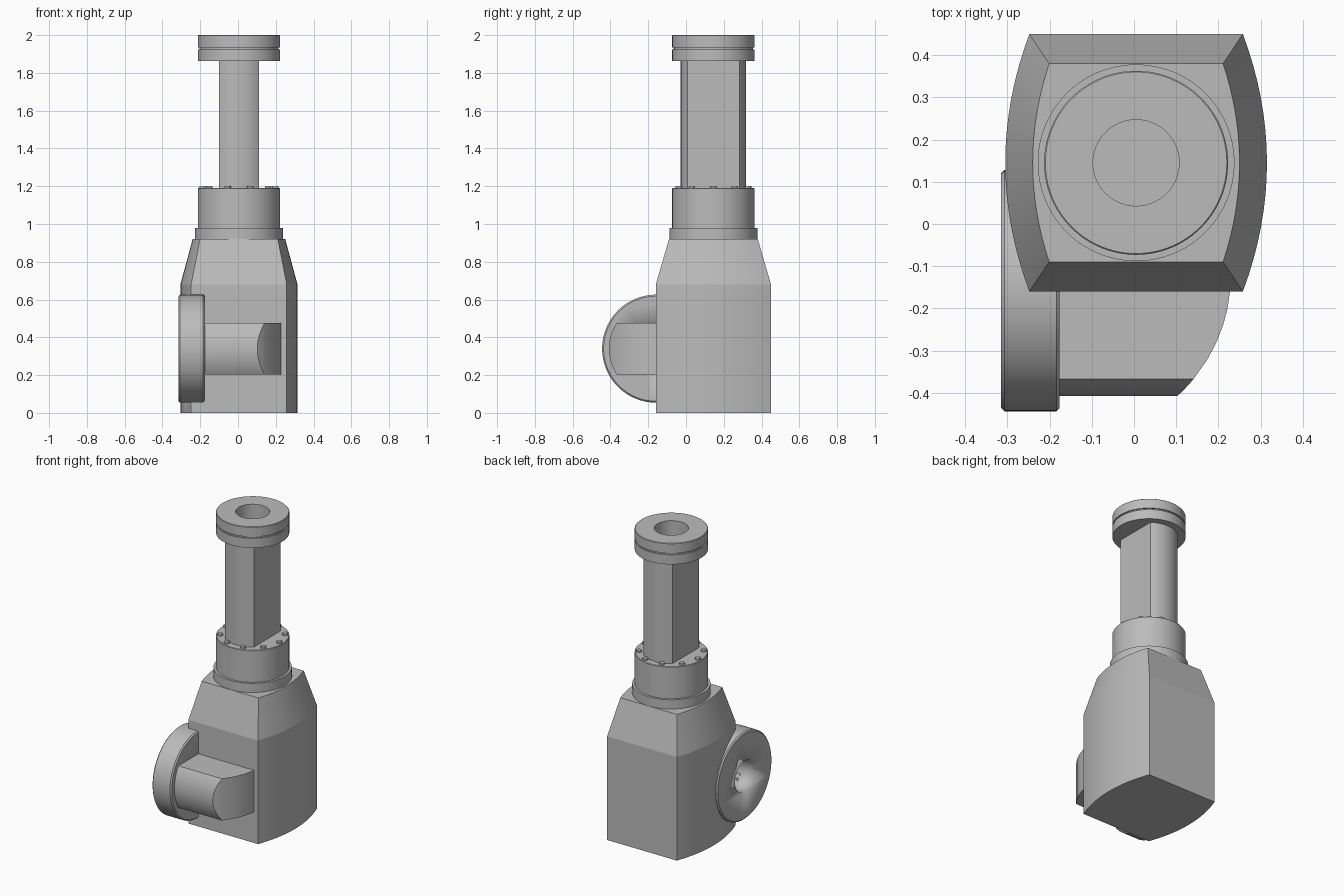
import bpy, bmesh
from math import sin, cos, tau, pi, radians, sqrt, asin
from mathutils import Matrix, Vector

if "Cube" in bpy.data.objects:
    bpy.data.objects.remove(bpy.data.objects["Cube"])

grey = bpy.data.materials.new("machined grey")
grey.use_nodes = True
COLOUR = (0.5, 0.5, 0.5, 1)
grey.diffuse_color = COLOUR
grey.node_tree.nodes["Principled BSDF"].inputs["Base Color"].default_value = COLOUR

CX, CY = 0.005, 0.145          # column axis
HUB_Y, HUB_Z = -0.158, 0.34    # side hub axis
SEG = 96


def finish(name, bm, angle=30):
    bmesh.ops.recalc_face_normals(bm, faces=bm.faces)
    mesh = bpy.data.meshes.new(name)
    bm.to_mesh(mesh)
    bm.free()
    ob = bpy.data.objects.new(name, mesh)
    bpy.context.collection.objects.link(ob)
    mesh.materials.append(grey)
    bpy.ops.object.select_all(action='DESELECT')
    ob.select_set(True)
    bpy.context.view_layer.objects.active = ob
    bpy.ops.object.shade_smooth_by_angle(angle=radians(angle))
    return ob


def loft(name, loops, angle=30):
    """Skin a list of equal-length point loops and cap both ends."""
    bm = bmesh.new()
    rings = [[bm.verts.new(p) for p in loop] for loop in loops]
    n = len(rings[0])
    for a, b in zip(rings, rings[1:]):
        for i in range(n):
            j = (i + 1) % n
            bm.faces.new((a[i], a[j], b[j], b[i]))
    bm.faces.new(rings[0])
    bm.faces.new(rings[-1])
    return finish(name, bm, angle)


def lathe(name, profile, matrix, closed=False):
    """Revolve (radius, height) points around local z."""
    bm = bmesh.new()
    rings = [[bm.verts.new(matrix @ Vector((r * cos(tau * i / SEG), r * sin(tau * i / SEG), h)))
              for i in range(SEG)] for r, h in profile]
    pairs = list(zip(rings, rings[1:]))
    if closed:
        pairs.append((rings[-1], rings[0]))
    else:
        bm.faces.new(rings[0])
        bm.faces.new(rings[-1])
    for a, b in pairs:
        for i in range(SEG):
            j = (i + 1) % SEG
            bm.faces.new((a[i], a[j], b[j], b[i]))
    return finish(name, bm)


def cut(target, cutter):
    mod = target.modifiers.new("bore", 'BOOLEAN')
    mod.operation = 'DIFFERENCE'
    mod.solver = 'EXACT'
    mod.object = cutter
    cutter.hide_render = True
    cutter.hide_viewport = True


column = Matrix.Translation((CX, CY, 0))
hub = Matrix.Translation((0, HUB_Y, HUB_Z)) @ Matrix.Rotation(pi / 2, 4, 'Y')


# Housing: flat front and back, bowed sides, tapered shoulders
def bowed(z, half_x, bulge, half_y, steps=16):
    side = []
    for i in range(steps + 1):
        t = 2 * i / steps - 1
        side.append((half_x + (bulge - half_x) * (1 - t * t), half_y * t))
    return ([(CX + x, CY + y, z) for x, y in side] +
            [(CX - x, CY - y, z) for x, y in side])


housing = loft("housing", [bowed(0, 0.253, 0.31, 0.305), bowed(0.68, 0.253, 0.31, 0.305),
                           bowed(0.92, 0.206, 0.245, 0.235)], angle=10)

# Collar and drum above the housing
lathe("collar_drum", [(0.233, 0.915), (0.233, 0.98), (0.218, 0.98),
                      (0.218, 1.187), (0.215, 1.19)], column)

# Ring of bolts on the drum
for k in range(10):
    a = tau * k / 10
    place = Matrix.Translation((CX + 0.193 * cos(a), CY + 0.193 * sin(a), 0))
    lathe("drum_bolt", [(0.017, 1.18), (0.017, 1.2), (0.015, 1.202)], place)

# Column: round front and back with two flat sides
R, FLAT = 0.173, 0.105
reach = asin(FLAT / R)
arc = [-reach + 2 * reach * i / 16 for i in range(17)]
outline = ([(R * sin(a), -R * cos(a)) for a in arc] +
           [(-R * sin(a), R * cos(a)) for a in arc])
stem = loft("column", [[(CX + x, CY + y, z) for x, y in outline] for z in (1.18, 1.87)])

# Top flange with a thin groove and a central bore
lathe("top_flange", [(0.102, 1.862), (0.218, 1.862), (0.218, 1.925), (0.21, 1.925),
                     (0.21, 1.935), (0.218, 1.935), (0.218, 1.997), (0.215, 2.0),
                     (0.102, 2.0)], column, closed=True)
cut(stem, lathe("column_bore_cutter", [(0.102, 1.5), (0.102, 1.95)], column))

# Side hub disc
disc = lathe("side_hub", [(0.278, -0.315), (0.286, -0.307), (0.286, -0.184),
                          (0.278, -0.176)], hub)

# Side arm: round nose, flat top and bottom, curved outer end
nose_r, end_r = 0.25, 0.388
stations = [-0.1, -0.15, -0.2, -0.24, -0.28, -0.32]
stations += [HUB_Y - nose_r * cos(asin(0.137 * (1 - i / 12.05) / nose_r)) for i in range(13)]


def slab(y):
    h = min(0.137, sqrt(max(0, nose_r ** 2 - (y - HUB_Y) ** 2)))
    x = -0.158 + sqrt(end_r ** 2 - (y + 0.12) ** 2)
    return [(-0.22, y, HUB_Z - h), (x, y, HUB_Z - h), (x, y, HUB_Z + h), (-0.22, y, HUB_Z + h)]


arm = loft("side_arm", [slab(y) for y in stations])

# Hub bore through the disc and into the parts behind it
bore = lathe("hub_bore_cutter", [(0.101, -0.4), (0.101, -0.12)], hub)
for part in (disc, arm, housing):
    cut(part, bore)
